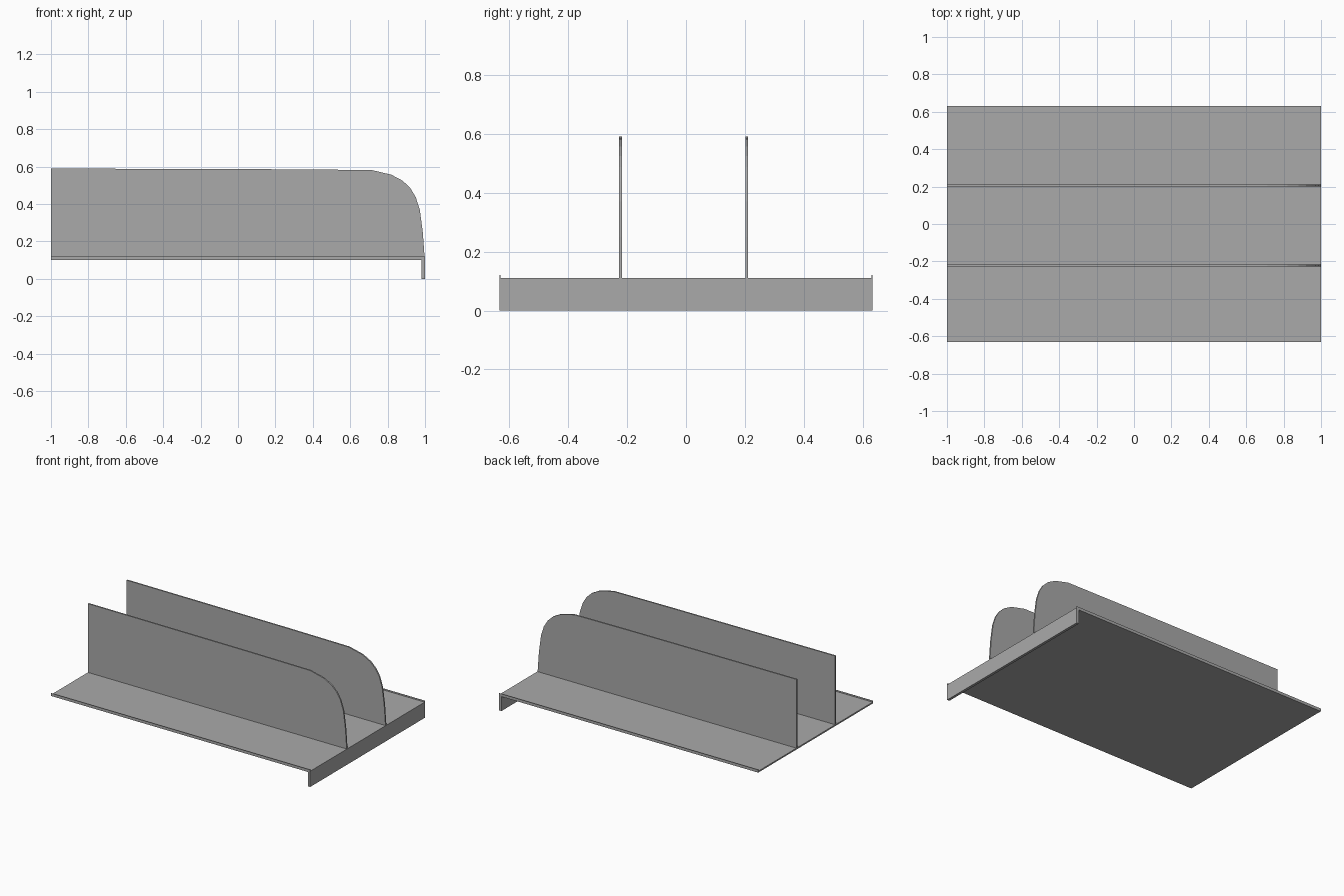
import bpy
import bmesh

cube = bpy.data.objects.get("Cube")
if cube:
    bpy.data.objects.remove(cube, do_unlink=True)

grey = bpy.data.materials.new("plain grey")
grey.use_nodes = True
colour = (0.4, 0.4, 0.4, 1)
grey.diffuse_color = colour
grey.node_tree.nodes["Principled BSDF"].inputs["Base Color"].default_value = colour


def extrude_profile(name, profile, y_min, y_max):
    """Extrude an x-z outline along y into a closed solid."""
    bm = bmesh.new()
    face = bm.faces.new([bm.verts.new((x, y_min, z)) for x, z in profile])
    moved = bmesh.ops.extrude_face_region(bm, geom=[face])["geom"]
    verts = [v for v in moved if isinstance(v, bmesh.types.BMVert)]
    bmesh.ops.translate(bm, verts=verts, vec=(0, y_max - y_min, 0))
    bmesh.ops.recalc_face_normals(bm, faces=bm.faces)
    mesh = bpy.data.meshes.new(name)
    bm.to_mesh(mesh)
    bm.free()
    mesh.materials.append(grey)
    obj = bpy.data.objects.new(name, mesh)
    bpy.context.collection.objects.link(obj)


half_width = 0.632
lip = 0.002

# Base plate with the flange hanging from its +x end
extrude_profile("base_plate",
                [(-1, 0.1), (0.982, 0.1), (0.982, 0), (1, 0), (1, 0.11), (-1, 0.11)],
                -half_width, half_width)

# Thin raised lips along both long edges
lip_profile = [(-1, 0.11), (1, 0.11), (1, 0.12), (-1, 0.12)]
extrude_profile("front_lip", lip_profile, -half_width, -half_width + lip)
extrude_profile("back_lip", lip_profile, half_width - lip, half_width)

# Two upright dividers with a rounded +x corner
divider = [(-1, 0.11), (-1, 0.59), (0.25, 0.586), (0.715, 0.582), (0.82, 0.557),
           (0.88, 0.525), (0.92, 0.487), (0.95, 0.438), (0.972, 0.37),
           (0.988, 0.25), (0.998, 0.11)]
extrude_profile("front_divider", divider, -0.227, -0.217)
extrude_profile("back_divider", divider, 0.201, 0.211)
